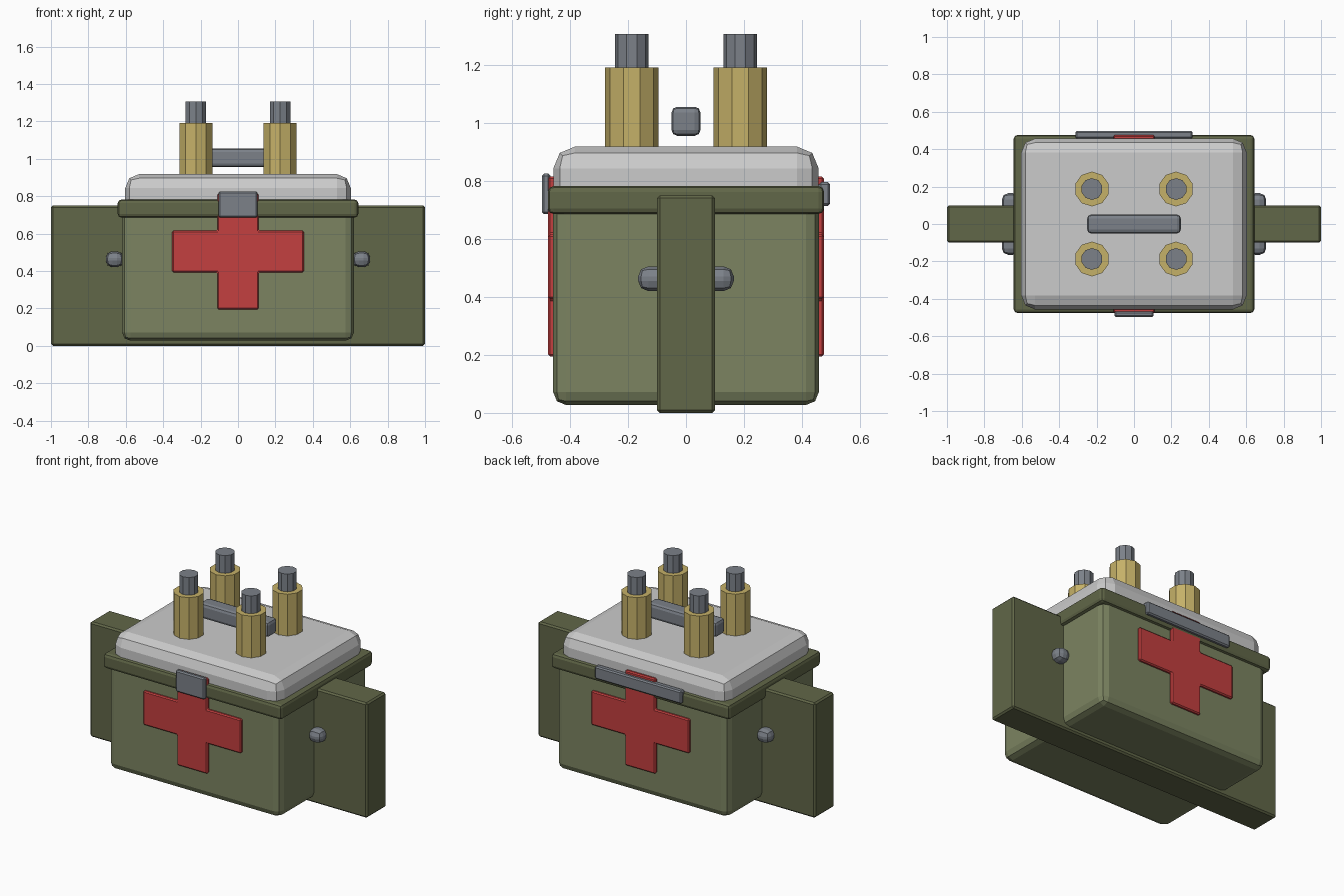
import bpy, bmesh, math
from mathutils import Matrix

if "Cube" in bpy.data.objects:
    bpy.data.objects.remove(bpy.data.objects["Cube"])


def material(name, rgb):
    m = bpy.data.materials.new(name)
    m.diffuse_color = (*rgb, 1)
    m.use_nodes = True
    m.node_tree.nodes["Principled BSDF"].inputs["Base Color"].default_value = m.diffuse_color
    return m


OLIVE = material("olive", (0.20, 0.23, 0.12))
DARK = material("dark_olive", (0.12, 0.135, 0.065))
RED = material("red", (0.55, 0.05, 0.05))
BRASS = material("brass", (0.56, 0.44, 0.14))
STEEL = material("steel", (0.20, 0.22, 0.25))
WHITE = material("white", (0.78, 0.79, 0.80))


def finish(bm, name, mat, bevel=0, segments=1):
    if bevel:
        bmesh.ops.bevel(bm, geom=bm.edges[:], offset=bevel, segments=segments,
                        profile=0.5, affect='EDGES')
    bmesh.ops.recalc_face_normals(bm, faces=bm.faces[:])
    me = bpy.data.meshes.new(name)
    bm.to_mesh(me)
    bm.free()
    me.materials.append(mat)
    ob = bpy.data.objects.new(name, me)
    bpy.context.collection.objects.link(ob)
    return ob


def box(name, x, y, z, mat, bevel=0.01, segments=1):
    """Bevelled box from (min, max) ranges."""
    bm = bmesh.new()
    size = [r[1] - r[0] for r in (x, y, z)]
    mid = [(r[1] + r[0]) / 2 for r in (x, y, z)]
    bmesh.ops.create_cube(bm, size=1, matrix=Matrix.Translation(mid) @ Matrix.Diagonal((*size, 1)))
    return finish(bm, name, mat, bevel, segments)


def post(name, x, y, r, z0, z1, mat):
    bm = bmesh.new()
    bmesh.ops.create_cone(bm, cap_ends=True, segments=10, radius1=r, radius2=r, depth=z1 - z0,
                          matrix=Matrix.Translation((x, y, (z0 + z1) / 2)))
    return finish(bm, name, mat)


def cross(name, y0, y1):
    """Cross outline in the xz plane, extruded along y."""
    a, b = 0.11, 0.353
    half = [(a, 0.195), (a, 0.393), (b, 0.393), (b, 0.615), (a, 0.615), (a, 0.815)]
    outline = half + [(-x, z) for x, z in reversed(half)]
    bm = bmesh.new()
    face = bm.faces.new([bm.verts.new((x, y0, z)) for x, z in outline])
    ext = bmesh.ops.extrude_face_region(bm, geom=[face])
    verts = [v for v in ext['geom'] if isinstance(v, bmesh.types.BMVert)]
    bmesh.ops.translate(bm, verts=verts, vec=(0, y1 - y0, 0))
    return finish(bm, name, RED, 0.007)


# Case body, rim, lid and the slab running through the sides
box("case_body", (-0.62, 0.62), (-0.458, 0.458), (0.027, 0.74), OLIVE, 0.045, 2)
box("rim", (-0.643, 0.643), (-0.476, 0.476), (0.685, 0.782), DARK, 0.02, 2)
box("lid", (-0.603, 0.603), (-0.457, 0.457), (0.66, 0.918), WHITE, 0.075, 2)
box("side_slab", (-1, 1), (-0.1, 0.1), (0, 0.75), DARK, 0.01)

# Crosses, front and back
cross("front_cross", -0.475, -0.44)
cross("back_cross", 0.44, 0.475)

# Latch, hinge and top handle
box("latch", (-0.105, 0.105), (-0.497, -0.467), (0.685, 0.825), STEEL, 0.008)
box("hinge", (-0.313, 0.313), (0.457, 0.497), (0.713, 0.795), STEEL, 0.008)
box("top_handle", (-0.25, 0.25), (-0.05, 0.05), (0.955, 1.055), STEEL, 0.02, 2)

# Side grips passing through the slab
for side, label in ((-1, "left"), (1, "right")):
    cx = side * 0.66
    box(label + "_grip", (cx - 0.047, cx + 0.047), (-0.165, 0.165), (0.42, 0.505), STEEL, 0.035, 2)

# Brass posts with steel studs
for x in (-0.225, 0.225):
    for y in (-0.187, 0.187):
        post("post", x, y, 0.093, 0.85, 1.19, BRASS)
        post("stud", x, y, 0.058, 1.15, 1.305, STEEL)
